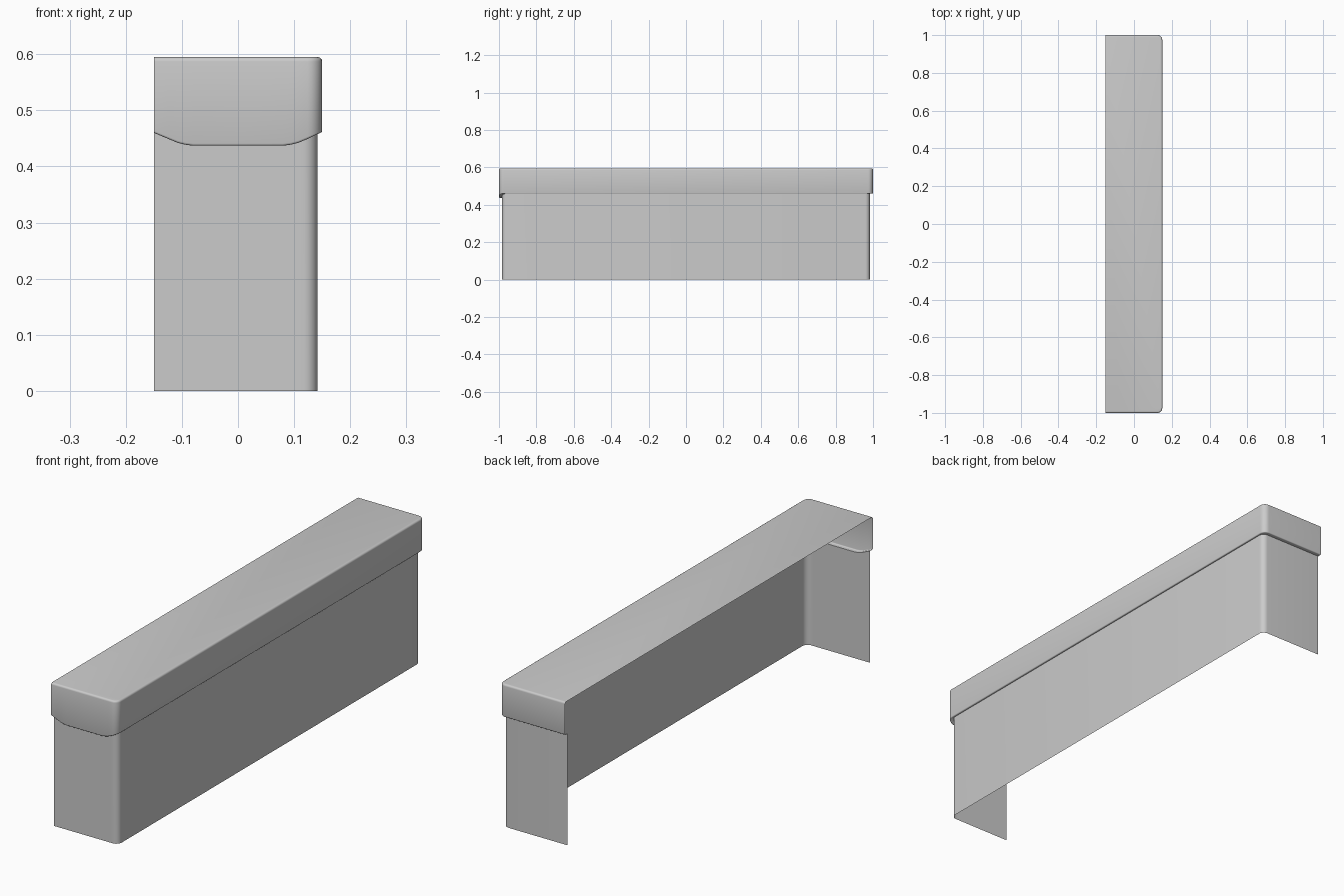
import bpy, bmesh, math

if "Cube" in bpy.data.objects:
    bpy.data.objects.remove(bpy.data.objects["Cube"])

X0 = -0.15            # open back side
TOP, LIP = 0.595, 0.46


def outline(xmax, half, r):
    """Open U-shaped plan: front end, long side, rear end."""
    xs = [X0, -0.125, -0.107, -0.094, -0.08, 0.0, 0.08, 0.094, 0.107]
    front = [(x, -half) for x in xs]
    arc = [(xmax - r + r * math.sin(a), -half + r - r * math.cos(a))
           for a in (math.radians(15 * i) for i in range(7))]
    rear = [(x, -y) for x, y in reversed(arc)] + [(X0, half)]
    return front + arc + rear


def lip_height(x, y):
    """Lower edge of the lid, dropping in a shallow tab on the front end."""
    if y > -0.96:
        return LIP
    a = abs(x)
    if a <= 0.08:
        return 0.437
    if a <= 0.107:
        return 0.437 + 0.005 * ((a - 0.08) / 0.027) ** 1.5
    return 0.442 + (LIP - 0.442) * (a - 0.107) / 0.043


LIPS = [lip_height(x, y) for x, y in outline(0.15, 1.0, 0.026)]


def loft(name, rows, cap=False):
    """Rows are (plan points, list of heights)."""
    bm = bmesh.new()
    rings = [[bm.verts.new((x, y, z)) for (x, y), z in zip(pts, zs)]
             for pts, zs in rows]
    for lo, hi in zip(rings, rings[1:]):
        for i in range(len(lo) - 1):
            bm.faces.new((lo[i], lo[i + 1], hi[i + 1], hi[i]))
    if cap:
        bm.faces.new(rings[-1])
    me = bpy.data.meshes.new(name)
    bm.to_mesh(me)
    bm.free()
    ob = bpy.data.objects.new(name, me)
    bpy.context.collection.objects.link(ob)
    bpy.ops.object.select_all(action='DESELECT')
    ob.select_set(True)
    bpy.context.view_layer.objects.active = ob
    bpy.ops.object.shade_smooth_by_angle(angle=math.radians(35))


# Lower walls
body = outline(0.142, 0.983, 0.024)
loft("lower_walls", [(body, [0.0] * len(body)), (body, LIPS)])

# Lid: underside ledge, rounded lip, skirt, rounded top edge, flat top
rows = [(body, LIPS)]
b = 0.004
for i in range(4):
    a = math.radians(30 * i)
    d = b * (1 - math.sin(a))
    rows.append((outline(0.15 - d, 1.0 - d, 0.026 - d),
                 [z + b * (1 - math.cos(a)) for z in LIPS]))
t = 0.008
for i in range(5):
    a = math.radians(22.5 * i)
    d = t * (1 - math.cos(a))
    pts = outline(0.15 - d, 1.0 - d, 0.026 - d)
    rows.append((pts, [TOP - t + t * math.sin(a)] * len(pts)))
loft("lid", rows, cap=True)
